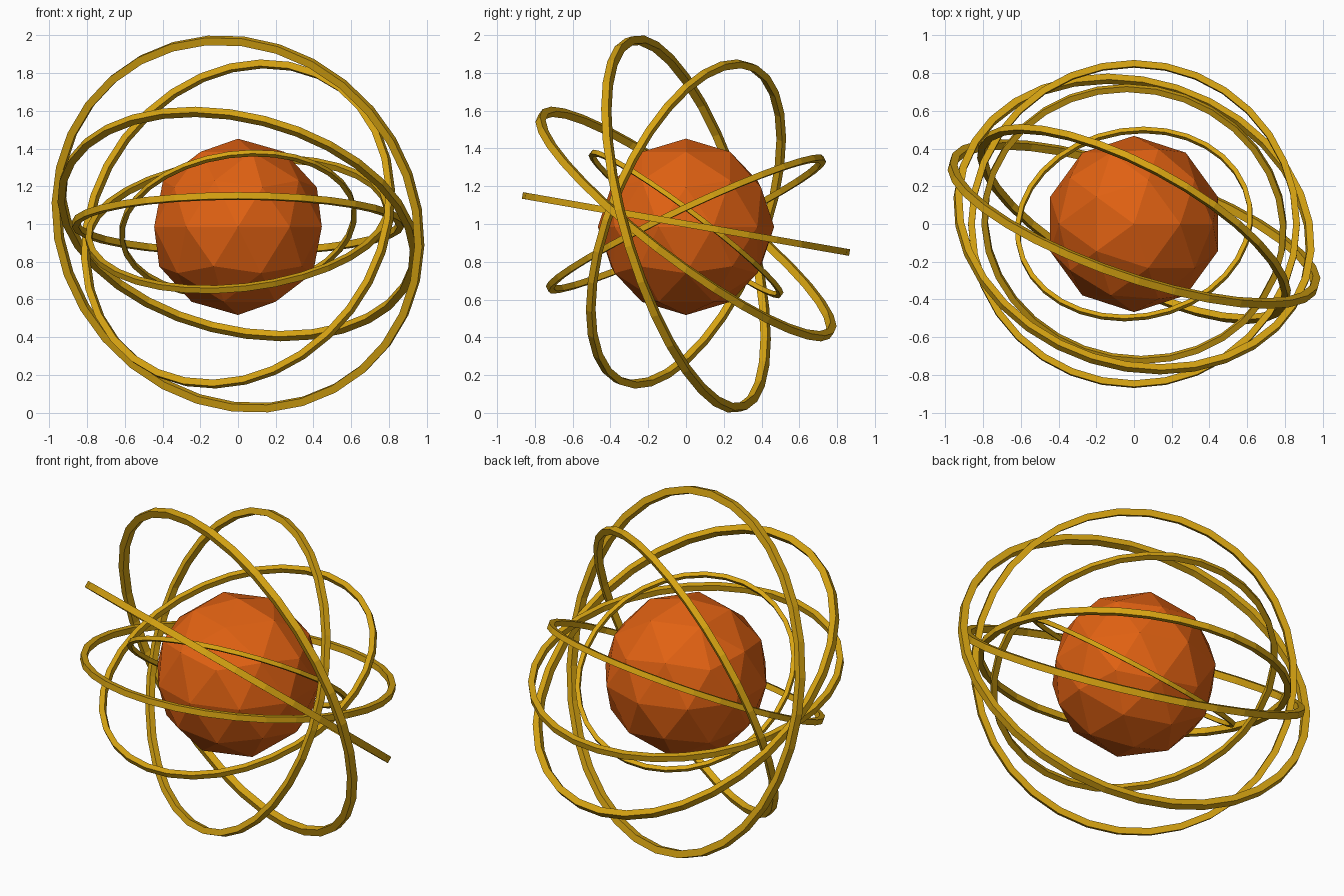
import bpy, bmesh
from math import asin, atan2, cos, sin, pi
from mathutils import Euler, Matrix, Vector

if "Cube" in bpy.data.objects:
    bpy.data.objects.remove(bpy.data.objects["Cube"])


def material(name, rgb):
    m = bpy.data.materials.new(name)
    m.diffuse_color = (*rgb, 1)
    m.use_nodes = True
    m.node_tree.nodes["Principled BSDF"].inputs["Base Color"].default_value = m.diffuse_color
    return m


def add(name, bm, mat):
    mesh = bpy.data.meshes.new(name)
    bmesh.ops.recalc_face_normals(bm, faces=bm.faces)
    bm.to_mesh(mesh)
    bm.free()
    mesh.materials.append(mat)
    ob = bpy.data.objects.new(name, mesh)
    bpy.context.collection.objects.link(ob)
    return ob


def ring(name, radius, normal, mat, segments=32):
    """Square-section hoop whose axis points along normal."""
    n = Vector(normal).normalized()
    t = 0.04 * radius
    section = [(radius, -t / 2), (radius, t / 2), (radius - t, t / 2), (radius - t, -t / 2)]
    bm = bmesh.new()
    loops = []
    for i in range(segments):
        a = 2 * pi * i / segments
        loops.append([bm.verts.new((r * cos(a), r * sin(a), z)) for r, z in section])
    for i in range(segments):
        p, q = loops[i], loops[(i + 1) % segments]
        for j in range(4):
            k = (j + 1) % 4
            bm.faces.new((p[j], q[j], q[k], p[k]))
    ob = add(name, bm, mat)
    ob.rotation_euler = Euler((-asin(n.y), atan2(n.x, n.z), 0))
    ob.location = (0, 0, 1.0)
    return ob


orange = material("orange", (0.75, 0.12, 0.006))
gold = material("gold", (0.68, 0.37, 0.006))

# Faceted core
bm = bmesh.new()
bmesh.ops.create_icosphere(bm, subdivisions=2, radius=0.467,
                           matrix=Matrix.Translation((0, 0, 0.985)))
add("core_sphere", bm, orange)

# Nested tilted rings, smallest to largest: radius and axis
rings = [
    (0.633, (-0.11, 0.595, 0.795)),
    (0.812, (-0.10, -0.425, 0.90)),
    (0.879, (0.0, 0.172, 0.985)),
    (0.920, (-0.445, -0.829, 0.339)),
    (0.973, (0.20, 0.59, 0.782)),
    (1.034, (0.315, 0.909, 0.272)),
]
for i, (r, n) in enumerate(rings, 1):
    ring(f"orbit_ring_{i}", r, n, gold)
